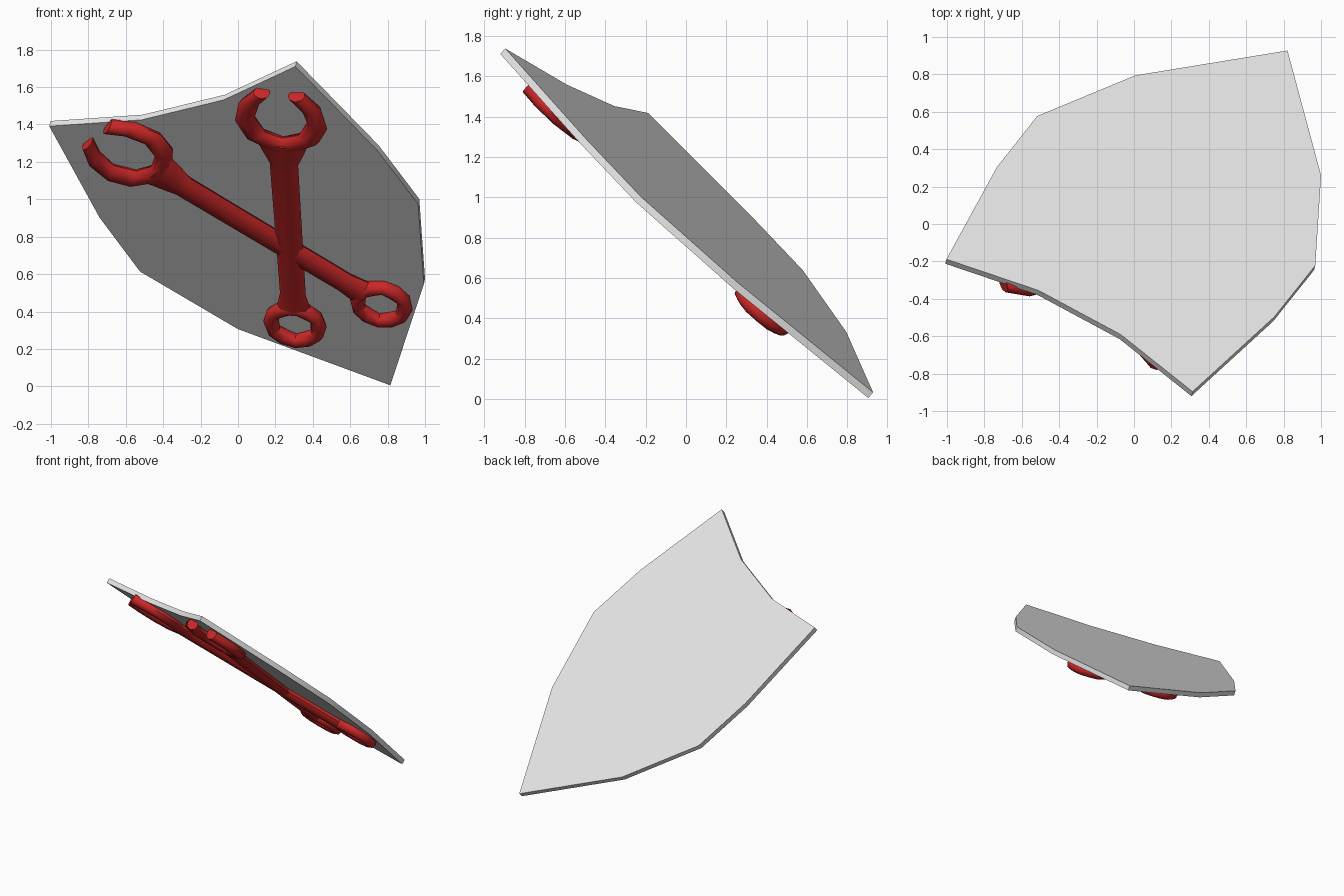
import bpy, bmesh, math
from mathutils import Vector as V

if "Cube" in bpy.data.objects:
    bpy.data.objects.remove(bpy.data.objects["Cube"])

# Frame of the tilted shield: across, down towards the tip, out of the decorated face
ORIGIN = V((-0.29, -0.48, 1.49))
DOWN = V((0.479, 0.604, -0.635)).normalized()
ACROSS = V((0.861, -0.463, 0.209)).normalized()
OUT = DOWN.cross(ACROSS).normalized()


def place(s, t, h):
    return ORIGIN + ACROSS * s + DOWN * t + OUT * h


def material(name, rgb):
    m = bpy.data.materials.new(name)
    m.diffuse_color = (*rgb, 1)
    m.use_nodes = True
    m.node_tree.nodes["Principled BSDF"].inputs["Base Color"].default_value = m.diffuse_color
    return m


def finish(bm, name, mat, angle):
    bmesh.ops.recalc_face_normals(bm, faces=bm.faces)
    me = bpy.data.meshes.new(name)
    bm.to_mesh(me)
    bm.free()
    me.materials.append(mat)
    ob = bpy.data.objects.new(name, me)
    bpy.context.collection.objects.link(ob)
    bpy.ops.object.select_all(action='DESELECT')
    bpy.context.view_layer.objects.active = ob
    ob.select_set(True)
    bpy.ops.object.shade_smooth_by_angle(angle=math.radians(angle))
    return ob


grey = material("light_grey", (0.8, 0.8, 0.8))
red = material("red", (0.6, 0.02, 0.02))

# Shield plate: mirrored half outline, extruded
half = [(0.255, -0.006), (0.764, -0.12), (0.862, 0.618),
        (0.863, 1.07), (0.577, 1.648), (0, 2.31)]
outline = half + [(-s, t) for s, t in reversed(half[:-1])]
bm = bmesh.new()
face = bm.faces.new([bm.verts.new(place(s, t, 0.021)) for s, t in outline])
ext = bmesh.ops.extrude_face_region(bm, geom=[face], use_keep_orig=True)
moved = [g for g in ext["geom"] if isinstance(g, bmesh.types.BMVert)]
bmesh.ops.translate(bm, verts=moved, vec=OUT * -0.037)
finish(bm, "shield", grey, 30)


def sweep(bm, sections, to_world, closed=False, h=0.043, sides=8):
    """Oval tube through sections, each given by its two edge points."""
    loops = []
    for p, q in sections:
        p, q = V(p), V(q)
        mid, half_w = (p + q) / 2, (q - p) / 2
        loops.append([bm.verts.new(to_world(mid + half_w * math.cos(a), h * math.sin(a)))
                      for a in (2 * math.pi * i / sides for i in range(sides))])
    pairs = list(zip(loops, loops[1:]))
    if closed:
        pairs.append((loops[-1], loops[0]))
    else:
        bm.faces.new(loops[0])
        bm.faces.new(loops[-1])
    for a, b in pairs:
        for i in range(sides):
            j = (i + 1) % sides
            bm.faces.new((a[i], a[j], b[j], b[i]))


def wrench(name, centre, ring, height):
    c, r = V(centre), V(ring)
    axis = (c - r).normalized()
    perp = V((-axis.y, axis.x))
    length = (c - r).length

    def to_world(p, h):
        q = c + perp * p.x + axis * p.y
        return place(q.x, q.y, height + h)

    bm = bmesh.new()
    # Open jaw: (inner, outer) edge points of one side, mirrored
    jaw = [((0.048, 0.19), (0.14, 0.198)), ((0.112, 0.10), (0.225, 0.095)),
           ((0.142, -0.01), (0.25, -0.05)), ((0.09, -0.125), (0.2, -0.165)),
           ((0.0, -0.16), (0.0, -0.29))]
    other = [((-p[0], p[1]), (-q[0], q[1])) for p, q in reversed(jaw[:-1])]
    sweep(bm, jaw + other, to_world)
    # Handle
    shaft = [(-0.19, 0.14), (-0.27, 0.115), (-0.37, 0.077),
             (0.24 - length, 0.07), (0.165 - length, 0.085), (0.11 - length, 0.1)]
    sweep(bm, [((-w, a), (w, a)) for a, w in shaft], to_world)
    # Closed ring with a hexagonal hole
    loop = []
    for i in range(12):
        d = V((math.sin(i * math.pi / 6), math.cos(i * math.pi / 6)))
        base = V((0, -length))
        loop.append((base + d * (0.085 if i % 2 else 0.098), base + d * 0.172))
    sweep(bm, loop, to_world, closed=True)
    finish(bm, name, red, 50)


wrench("upper_wrench", (0.50, 0.20), (-0.239, 1.685), 0.047)
wrench("lower_wrench", (-0.445, 0.18), (0.29, 1.695), 0.042)
